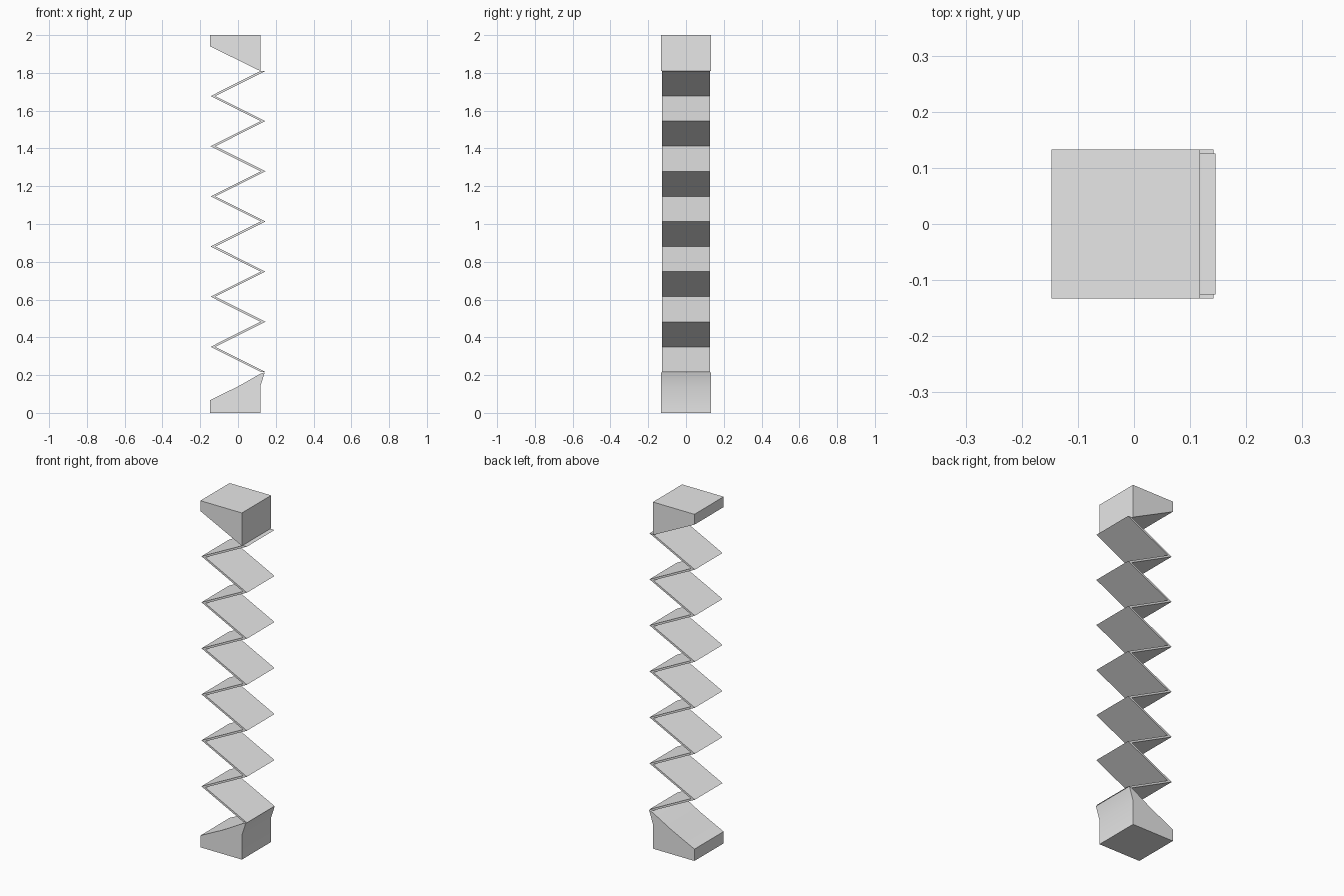
import bpy
import bmesh
import math

cube = bpy.data.objects.get("Cube")
if cube:
    bpy.data.objects.remove(cube, do_unlink=True)

# Single material
GREY = (0.8, 0.8, 0.8, 1.0)
grey = bpy.data.materials.new("light grey")
grey.use_nodes = True
grey.diffuse_color = GREY
grey.node_tree.nodes["Principled BSDF"].inputs["Base Color"].default_value = GREY


def extrude_profile(name, points, faces, half_depth):
    """Extrude a front (x, z) profile, given as connected faces, along y."""
    bm = bmesh.new()
    verts = [bm.verts.new((x, -half_depth, z)) for x, z in points]
    for face in faces:
        bm.faces.new([verts[i] for i in face])
    result = bmesh.ops.extrude_face_region(bm, geom=bm.faces[:])
    moved = [g for g in result["geom"] if isinstance(g, bmesh.types.BMVert)]
    bmesh.ops.translate(bm, verts=moved, vec=(0, 2 * half_depth, 0))
    bmesh.ops.recalc_face_normals(bm, faces=bm.faces[:])
    mesh = bpy.data.meshes.new(name)
    bm.to_mesh(mesh)
    bm.free()
    mesh.materials.append(grey)
    obj = bpy.data.objects.new(name, mesh)
    bpy.context.collection.objects.link(obj)
    return obj


# Solid end blocks
BLOCK_HALF = 0.133
LEFT, RIGHT, TIP = -0.147, 0.118, 0.145

extrude_profile(
    "top_block",
    [(LEFT, 1.94), (RIGHT, 1.81), (RIGHT, 2.0), (LEFT, 2.0)],
    [(0, 1, 2, 3)], BLOCK_HALF)

bottom = extrude_profile(
    "bottom_block",
    [(LEFT, 0), (RIGHT, 0), (RIGHT, 0.14), (0.142, 0.215),
     (0.12, 0.208), (0, 0.14), (LEFT, 0.068)],
    [(0, 1, 2, 5, 6), (2, 3, 4, 5)], BLOCK_HALF)

# Folded strip: a zigzag of mitred panels
FOLDS = 12
Z_START, Z_END = 0.217, 1.81
WIDTH = 0.025

points = []
for i in range(FOLDS + 1):
    z = Z_START + (Z_END - Z_START) * i / FOLDS
    outer = TIP if i % 2 == 0 else -TIP + WIDTH
    points += [(outer - WIDTH, z), (outer, z)]
panels = [(2 * i, 2 * i + 1, 2 * i + 3, 2 * i + 2) for i in range(FOLDS)]
extrude_profile("folded_strip", points, panels, 0.126)

# Soften the shallow bends of the lower block
bpy.ops.object.select_all(action="DESELECT")
bottom.select_set(True)
bpy.context.view_layer.objects.active = bottom
bpy.ops.object.shade_smooth_by_angle(angle=math.radians(30))
